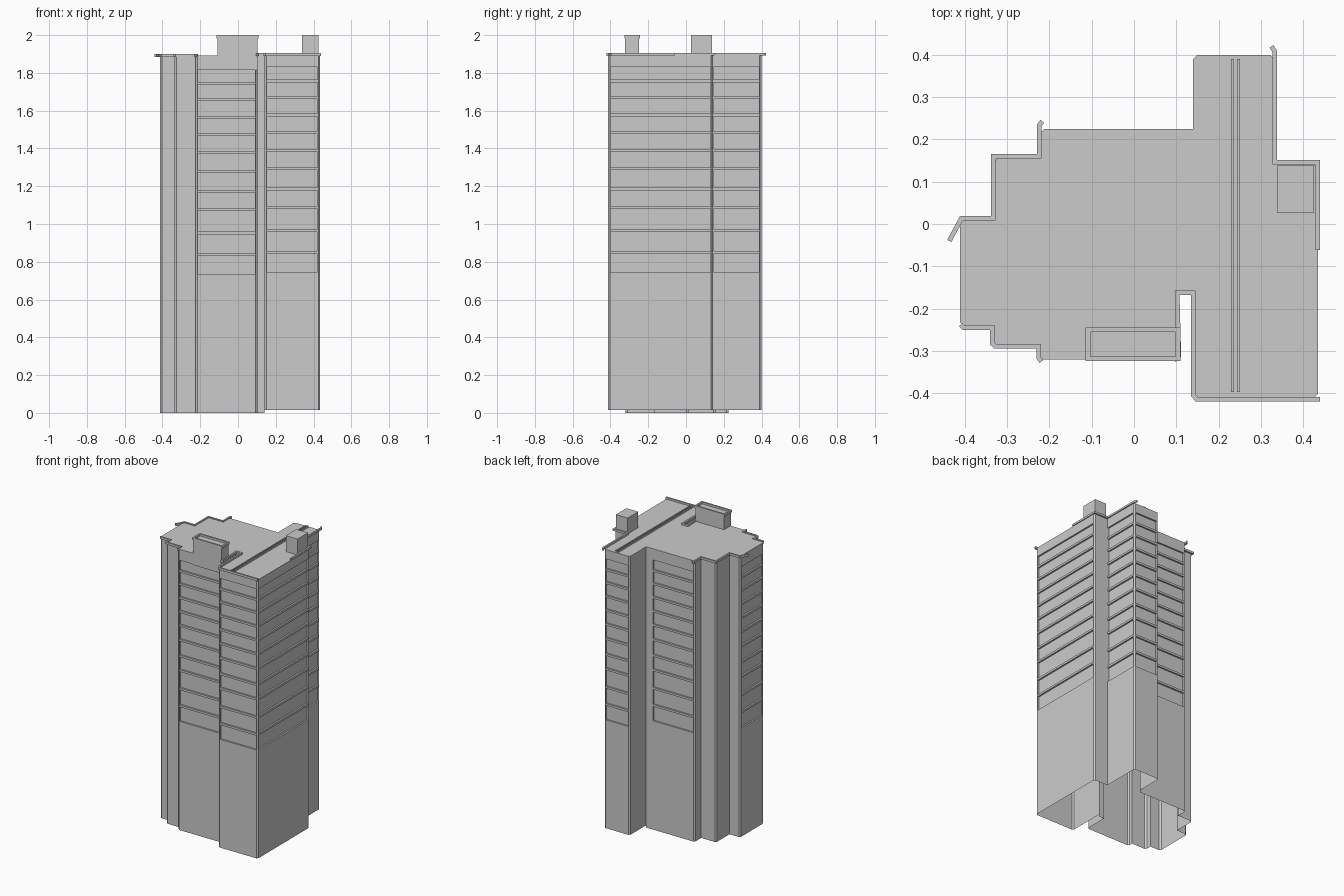
import bpy, bmesh
from mathutils import Vector

if "Cube" in bpy.data.objects:
    bpy.data.objects.remove(bpy.data.objects["Cube"])

TOP = 1.893
# Storey lines (slab undersides) of the right block; the left block sits a little lower
LEVELS = [0.745, 0.842, 0.957, 1.08, 1.178, 1.285, 1.383, 1.477, 1.57, 1.662, 1.75, 1.83]
SLAB, DEPTH, CHAMFER = 0.014, 0.011, 0.01

# Footprint, counter-clockwise: x, y, and whether the wall that follows has storey bands
PLAN = [(-.412, -.242, 0), (-.335, -.242, 0), (-.335, -.287, 0), (-.225, -.287, 0),
        (-.225, -.32, 1), (.102, -.32, 0), (.102, -.163, 0), (.14, -.163, 0),
        (.14, -.412, 1), (.435, -.412, 1), (.435, .142, 0), (.332, .142, 1),
        (.332, .4, 1), (.14, .4, 0), (.14, .225, 1), (-.222, .225, 0),
        (-.222, .155, 0), (-.333, .155, 0), (-.333, .012, 0), (-.412, .012, 1)]


def finish(bm, name, fix=True):
    bmesh.ops.remove_doubles(bm, verts=bm.verts, dist=1e-5)
    if fix:
        bmesh.ops.recalc_face_normals(bm, faces=bm.faces)
    me = bpy.data.meshes.new(name)
    bm.to_mesh(me)
    bm.free()
    ob = bpy.data.objects.new(name, me)
    bpy.context.collection.objects.link(ob)
    return ob


def box(name, x0, x1, y0, y1, z0, z1):
    bm = bmesh.new()
    bmesh.ops.create_cube(bm, size=1)
    for v in bm.verts:
        v.co = ((x0 + x1) / 2 + v.co.x * (x1 - x0), (y0 + y1) / 2 + v.co.y * (y1 - y0),
                (z0 + z1) / 2 + v.co.z * (z1 - z0))
    return finish(bm, name)


def wall(bm, p, q, banded, margin):
    """Wall from p to q; banded walls get recessed storeys between thin slabs."""
    right = min(p.x, q.x) > 0.13
    z0 = 0.015 if right else 0.0
    d = (q - p).normalized()
    inward = Vector((-d.y, d.x))
    length = (q - p).length

    def at(s, z, dep=0):
        c = p + d * s + inward * dep
        return bm.verts.new((c.x, c.y, z))

    def quad(s0, s1, za, zb, d0=0, d1=0, d2=0, d3=0):
        bm.faces.new([at(s0, za, d0), at(s1, za, d1), at(s1, zb, d2), at(s0, zb, d3)])

    if not banded:
        quad(0, length, z0, TOP)
        return
    zs = [z - (0 if right else 0.012) for z in LEVELS]
    a, b = margin[0], length - margin[1]
    quad(0, length, z0, zs[0])
    quad(0, length, zs[-1], TOP)
    if a > 0:
        quad(0, a, zs[0], zs[-1])
    if b < length:
        quad(b, length, zs[0], zs[-1])
    for i in range(len(zs) - 1):
        lo = zs[i] + (SLAB if i else 0)
        hi = zs[i + 1]
        if i:
            quad(a, b, zs[i], lo)
        quad(a, b, lo, hi, DEPTH, DEPTH, DEPTH, DEPTH)
        quad(a, b, lo, lo, 0, 0, DEPTH, DEPTH)
        quad(a, b, hi, hi, DEPTH, DEPTH, 0, 0)
        quad(a, a, lo, hi, 0, DEPTH, DEPTH, 0)
        quad(b, b, lo, hi, DEPTH, 0, 0, DEPTH)


# Tower shell, open underneath, with chamfered outer corners
pts = [Vector(p[:2]) for p in PLAN]
outline = []
for i, p in enumerate(pts):
    u = (p - pts[i - 1]).normalized()
    w = (pts[(i + 1) % len(pts)] - p).normalized()
    band = PLAN[i][2]
    if u.x * w.y - u.y * w.x > 0:
        outline += [(p - u * CHAMFER, 0), (p + w * CHAMFER, band)]
    else:
        outline.append((p, band))
bm = bmesh.new()
for i, (p, band) in enumerate(outline):
    q = outline[(i + 1) % len(outline)][0]
    back = band and abs(p.y - .225) < .001
    wall(bm, p, q, band, (0.05 if back else 0.003, 0.003))
bm.faces.new([bm.verts.new((p.x, p.y, TOP)) for p, _ in outline])
finish(bm, "tower_shell", fix=False)


# Roof edge trims: mitred strips following a path
def trim(name, path, z0, z1, width=0.011):
    path = [Vector(p) for p in path]
    bm = bmesh.new()
    rings = []
    for i, p in enumerate(path):
        u = (p - path[max(i - 1, 0)]) if i else path[1] - p
        w = (path[i + 1] - p) if i < len(path) - 1 else u
        n0 = Vector((-u.y, u.x)).normalized()
        n1 = Vector((-w.y, w.x)).normalized()
        m = (n0 + n1) / (1 + n0.dot(n1)) * width / 2
        rings.append([bm.verts.new((c.x, c.y, z)) for c, z in
                      ((p - m, z0), (p + m, z0), (p + m, z1), (p - m, z1))])
    for r, s in zip(rings, rings[1:]):
        for k in range(4):
            bm.faces.new([r[k], r[(k + 1) % 4], s[(k + 1) % 4], s[k]])
    bm.faces.new(rings[0])
    bm.faces.new(rings[-1])
    return finish(bm, name)


trim("roof_trim_back_left", [(-.437, -.04), (-.408, .014), (-.333, .014), (-.333, .16),
                             (-.224, .16), (-.224, .234), (-.217, .243)], 1.884, 1.899)
trim("roof_trim_front_left", [(-.41, -.238), (-.403, -.245), (-.335, -.245), (-.335, -.283),
                              (-.328, -.289), (-.225, -.289), (-.225, -.317), (-.219, -.325)],
     1.884, 1.899)
trim("roof_trim_notch", [(.095, -.323), (.106, -.312), (.102, -.163), (.14, -.163),
                         (.14, -.405), (.149, -.415), (.44, -.415)], 1.89, 1.905)
trim("roof_trim_right", [(.325, .42), (.333, .408), (.333, .146), (.435, .146),
                         (.435, -.062)], 1.893, 1.906)

# Twin rails with a gap running along the right roof
for k, x in enumerate((.230, .244)):
    box(f"roof_rail_{k + 1}", x, x + .007, -.397, .39, TOP - .004, 1.904)

# Front penthouse with a rimmed, sunken top
box("penthouse", -.109, .104, -.322, -.25, 1.815, 1.987)
trim("penthouse_rim", [(0, -.25), (-.109, -.25), (-.109, -.319), (.104, -.319),
                       (.104, -.25), (0, -.25)], 1.983, 2.0)

# Lift housing on the right roof
box("lift_housing", .338, .426, .026, .138, TOP - .003, 2.0)
